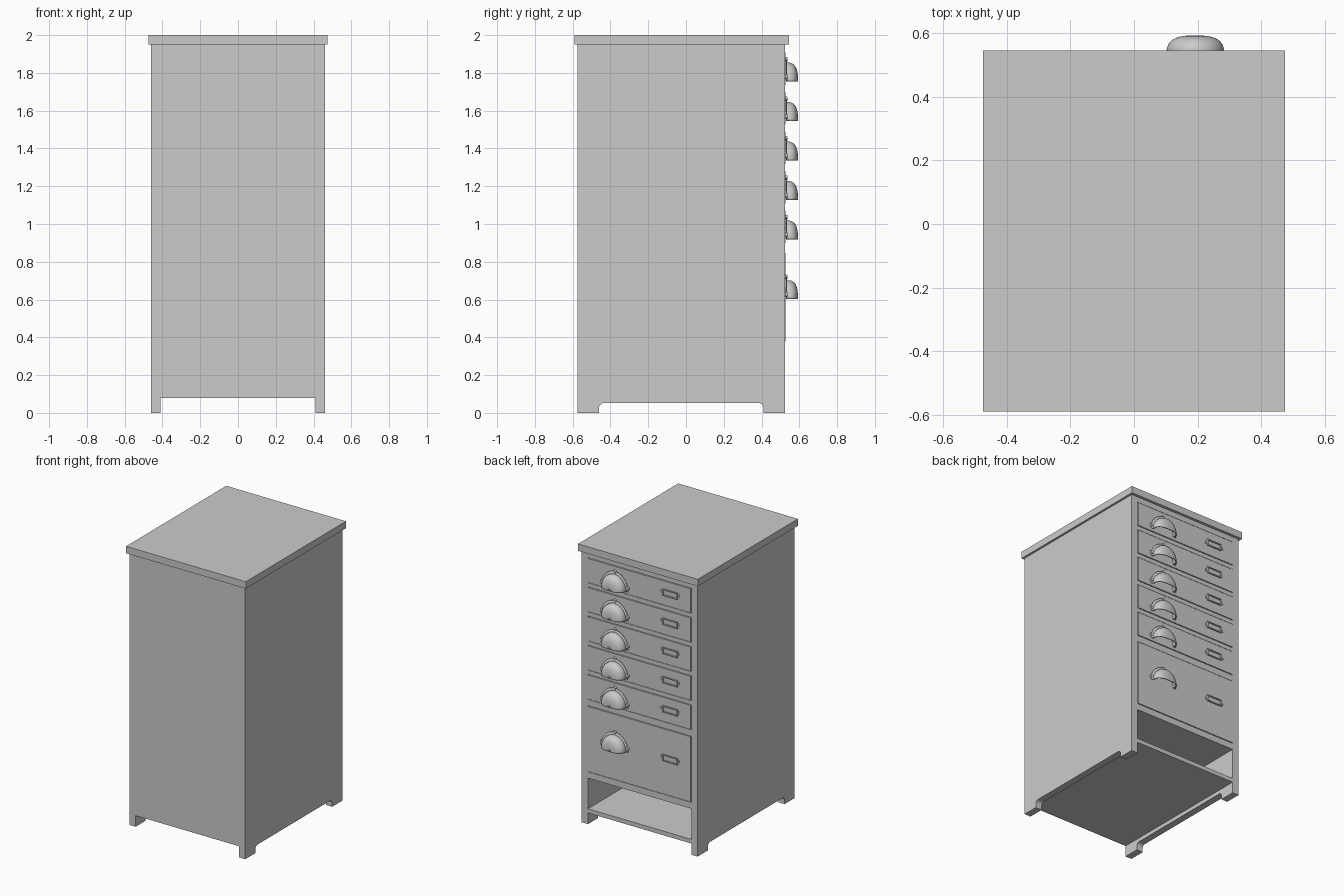
import bpy, bmesh, math

if "Cube" in bpy.data.objects:
    bpy.data.objects.remove(bpy.data.objects["Cube"])

FRONT, BACK = 0.525, -0.575      # drawer face plane (+y) and plain rear plane (-y)
INNER = 0.41                     # half width between the side panels


def make(name, bm, smooth=False):
    bmesh.ops.recalc_face_normals(bm, faces=bm.faces)
    me = bpy.data.meshes.new(name)
    bm.to_mesh(me)
    bm.free()
    ob = bpy.data.objects.new(name, me)
    bpy.context.collection.objects.link(ob)
    if smooth:
        bpy.context.view_layer.objects.active = ob
        ob.select_set(True)
        bpy.ops.object.shade_smooth_by_angle(angle=math.radians(40))
        ob.select_set(False)
    return ob


def add_box(bm, x0, x1, y0, y1, z0, z1):
    vs = bmesh.ops.create_cube(bm, size=1)["verts"]
    for v in vs:
        v.co = ((x0 + x1) / 2 + v.co.x * (x1 - x0),
                (y0 + y1) / 2 + v.co.y * (y1 - y0),
                (z0 + z1) / 2 + v.co.z * (z1 - z0))


def box(name, *dims):
    bm = bmesh.new()
    add_box(bm, *dims)
    return make(name, bm)


def add_screw(bm, x, y, z, r, depth):
    vs = bmesh.ops.create_cone(bm, cap_ends=True, segments=16, radius1=r,
                               radius2=r * 0.8, depth=depth)["verts"]
    for v in vs:
        v.co = (x + v.co.x, y + v.co.z, z - v.co.y)


# Side panels with a round-cornered cut-out that leaves the feet
def side_panel(name, x0, x1):
    r, top = 0.025, 0.052
    pts = [(BACK, 0), (-0.46, 0)]
    arc = [math.radians(a) for a in range(0, 91, 15)]
    pts += [(-0.46 + r - r * math.cos(a), top - r + r * math.sin(a)) for a in arc]
    pts += [(0.41 - r + r * math.cos(a), top - r + r * math.sin(a)) for a in reversed(arc)]
    pts += [(0.41, 0), (FRONT, 0), (FRONT, 1.95), (BACK, 1.95)]
    bm = bmesh.new()
    f = bm.faces.new([bm.verts.new((x0, y, z)) for y, z in pts])
    ext = bmesh.ops.extrude_face_region(bm, geom=[f])["geom"]
    for v in ext:
        if isinstance(v, bmesh.types.BMVert):
            v.co.x = x1
    make(name, bm)


side_panel("side_panel_left", -0.46, -INNER)
side_panel("side_panel_right", INNER, 0.46)

# Carcass
box("back_panel", -INNER, INNER, BACK, BACK + 0.03, 0.08, 1.95)
box("bottom_board", -INNER, INNER, BACK + 0.03, FRONT, 0.08, 0.11)
box("compartment_ceiling", -INNER, INNER, BACK + 0.03, FRONT, 0.33, 0.375)
box("top_slab", -0.475, 0.475, -0.59, 0.545, 1.95, 2.0)


# Cup pull: hollow quarter dome with a flat flange and three screws
def cup_pull(name, cx, z0):
    bm = bmesh.new()
    nu, nv = 24, 10
    a, h, d = 0.088, 0.098, 0.058
    y0 = FRONT + 0.007
    rings = [(1.2, 0.0)]
    for j in range(nv):
        t = math.pi / 2 * j / nv
        rings.append((math.cos(t) ** 0.7, d * math.sin(t) ** 0.7))
    grid = []
    for s, dep in rings:
        grid.append([bm.verts.new((cx + a * s * math.cos(math.pi * i / nu), y0 + dep,
                                   z0 + h * s * math.sin(math.pi * i / nu)))
                     for i in range(nu + 1)])
    for r0, r1 in zip(grid, grid[1:]):
        for i in range(nu):
            bm.faces.new((r0[i], r0[i + 1], r1[i + 1], r1[i]))
    tip = bm.verts.new((cx, y0 + d, z0))
    for i in range(nu):
        bm.faces.new((grid[-1][i], grid[-1][i + 1], tip))
    ob = make(name, bm, True)
    sol = ob.modifiers.new("thickness", "SOLIDIFY")
    sol.thickness, sol.offset = 0.006, 0
    bm = bmesh.new()
    for deg in (12, 90, 168):
        t = math.radians(deg)
        add_screw(bm, cx + a * 1.18 * math.cos(t), FRONT + 0.008,
                  z0 + h * 1.2 * math.sin(t), 0.013, 0.01)
    make(name + "_screws", bm, True)


# Label holder: raised frame with an ear and screw at each end
def label_holder(name, cx, cz):
    w, h, t = 0.06, 0.024, 0.007
    y0, y1 = FRONT + 0.002, FRONT + 0.011
    bm = bmesh.new()
    add_box(bm, cx - w, cx + w, y0, y1, cz + h - t, cz + h)
    add_box(bm, cx - w, cx + w, y0, y1, cz - h, cz - h + t)
    for s in (-1, 1):
        xs = sorted((cx + s * w, cx + s * (w - t)))
        add_box(bm, *xs, y0, y1, cz - h + t, cz + h - t)
        xs = sorted((cx + s * w, cx + s * (w + 0.018)))
        add_box(bm, *xs, y0, y0 + 0.005, cz - 0.012, cz + 0.012)
        add_screw(bm, cx + s * (w + 0.009), y0 + 0.006, cz, 0.006, 0.005)
    make(name, bm)


# Drawers: (bottom, top, pull bottom, label height), one deep and five shallow
drawers = [(0.375, 0.85, 0.602, 0.64)]
for k in range(5):
    z = 0.895 + 0.209 * k
    drawers.append((z, z + 0.18, z + 0.023, z + 0.095))

gap = 0.004
for n, (z0, z1, zp, zl) in enumerate(drawers, 1):
    box(f"drawer_front_{n}", -INNER + gap, INNER - gap, FRONT - 0.03, FRONT + 0.003,
        z0 + gap, z1 - gap)
    upper = drawers[n][0] if n < len(drawers) else 1.95
    box(f"front_rail_{n}", -INNER, INNER, FRONT - 0.06, FRONT, z1, upper)
    cup_pull(f"cup_pull_{n}", 0.193, zp)
    label_holder(f"label_holder_{n}", -0.245, zl)
